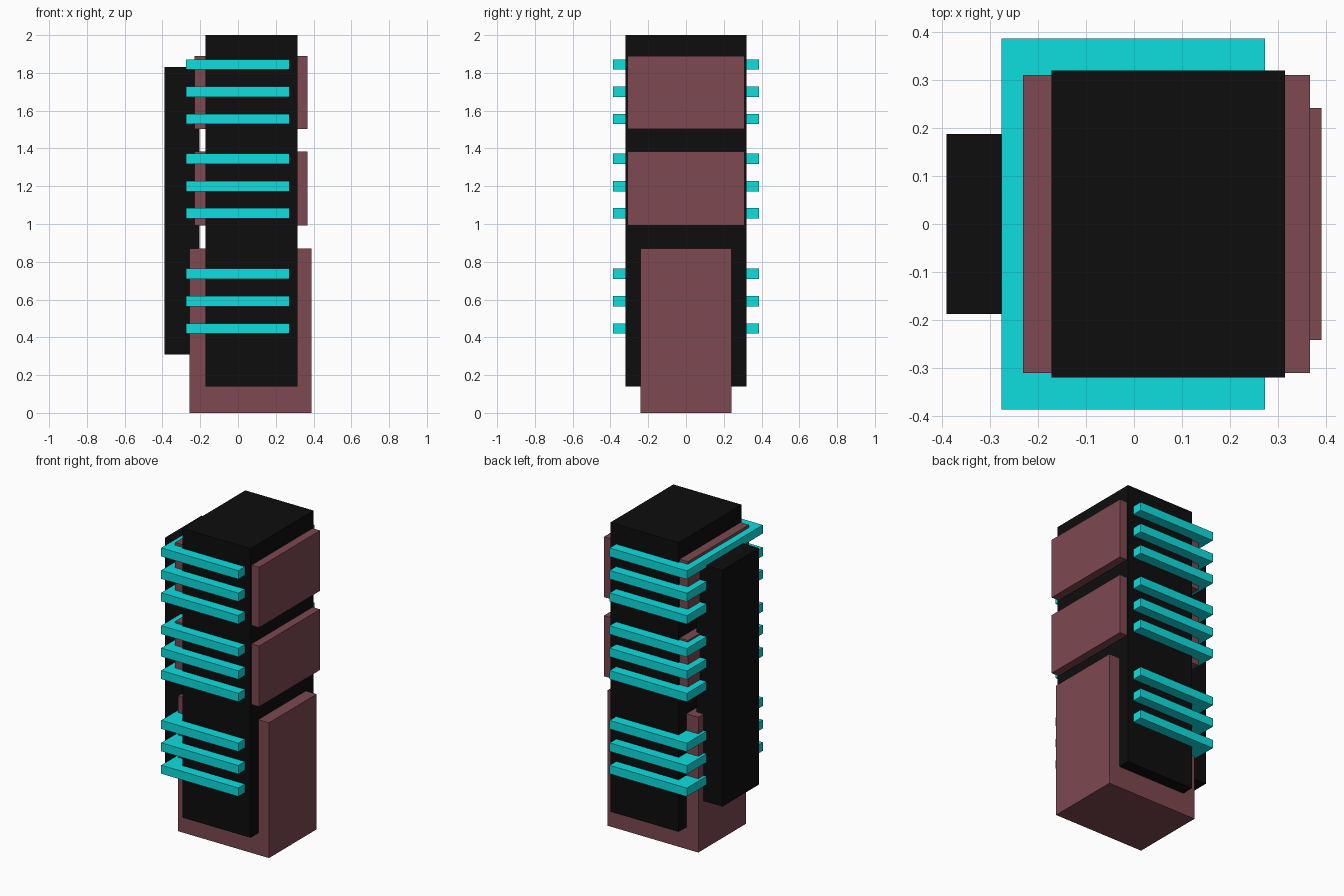
import bpy

if "Cube" in bpy.data.objects:
    bpy.data.objects.remove(bpy.data.objects["Cube"])


def material(name, rgb):
    m = bpy.data.materials.new(name)
    m.diffuse_color = (*rgb, 1)
    m.use_nodes = True
    m.node_tree.nodes["Principled BSDF"].inputs["Base Color"].default_value = m.diffuse_color
    return m


black = material("black", (0.004, 0.004, 0.004))
maroon = material("maroon", (0.205, 0.065, 0.08))
cyan = material("cyan", (0.004, 0.73, 0.74))


def box(name, x, half_y, z, mat):
    """Box spanning x and z ranges, symmetric in y."""
    bpy.ops.mesh.primitive_cube_add(
        size=1, location=((x[0] + x[1]) / 2, 0, (z[0] + z[1]) / 2))
    ob = bpy.context.object
    ob.name = name
    ob.scale = (x[1] - x[0], 2 * half_y, z[1] - z[0])
    bpy.ops.object.transform_apply(location=False, rotation=False, scale=True)
    ob.data.materials.append(mat)


# Main tower and rear pack
box("tower_body", (-0.172, 0.314), 0.32, (0.14, 2.0), black)
box("rear_pack", (-0.39, -0.205), 0.187, (0.31, 1.83), black)

# Base block and the two wrapped panels above it
box("base_block", (-0.257, 0.39), 0.242, (0.0, 0.87), maroon)
box("lower_panel", (-0.231, 0.367), 0.31, (0.993, 1.383), maroon)
box("upper_panel", (-0.231, 0.367), 0.31, (1.502, 1.89), maroon)

# Three groups of three fins
for group, start in (("lower", 0.447), ("middle", 1.056), ("upper", 1.556)):
    for i in range(3):
        z = start + i * 0.1443
        box(f"{group}_fin_{i + 1}", (-0.276, 0.273), 0.386,
            (z - 0.0275, z + 0.0275), cyan)
